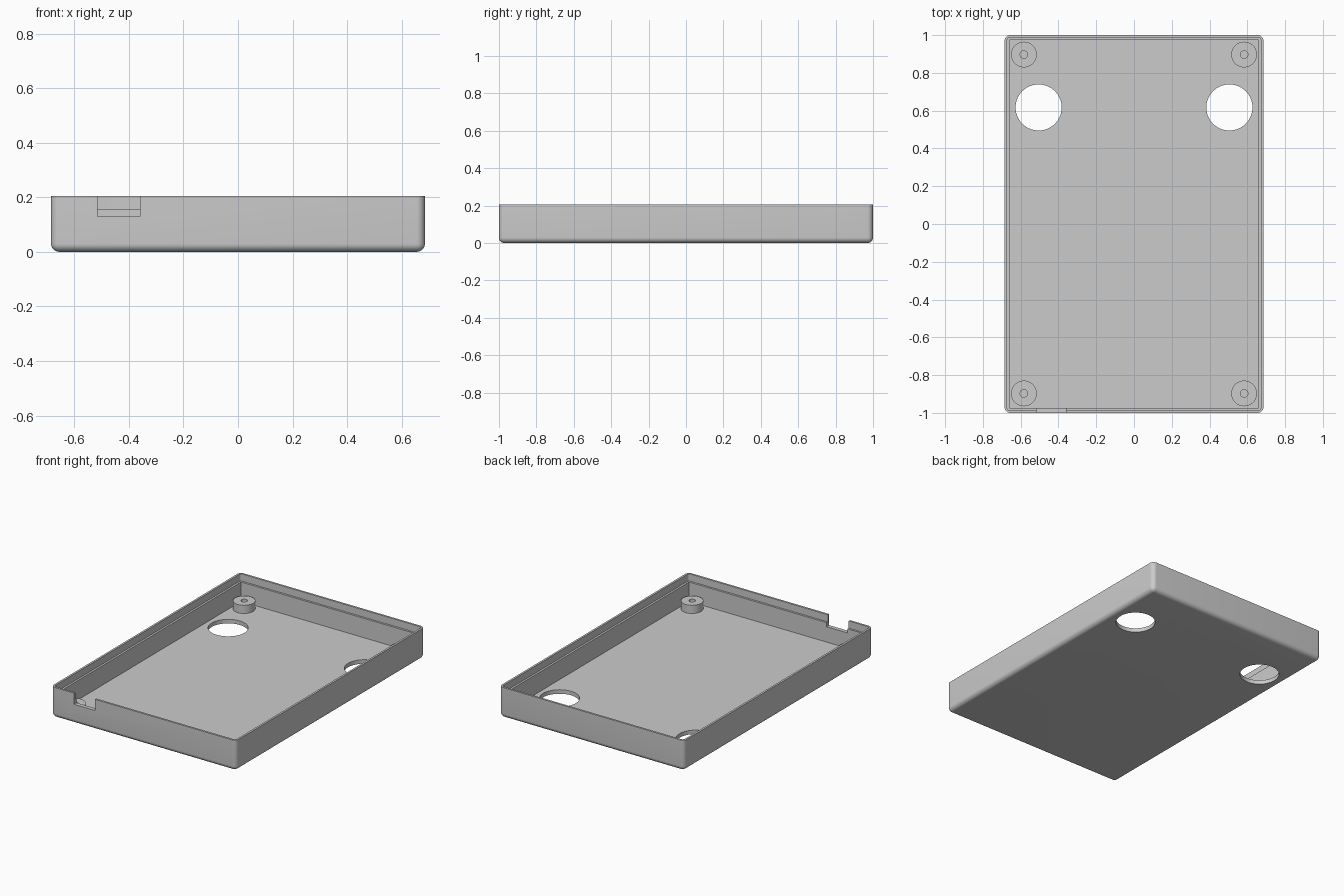
import bpy
import bmesh
from math import radians, tau
from mathutils import Matrix, Vector

HALF_X, HALF_Y, HEIGHT = 0.685, 1.0, 0.205
WALL, LIP, LEDGE_Z = 0.027, 0.0136, 0.157
FILLET = 0.03

cube = bpy.data.objects.get("Cube")
if cube:
    bpy.data.objects.remove(cube, do_unlink=True)

grey = bpy.data.materials.new("plain_grey")
grey.use_nodes = True
colour = (0.6, 0.6, 0.6, 1)
grey.diffuse_color = colour
grey.node_tree.nodes["Principled BSDF"].inputs["Base Color"].default_value = colour


def finish(name, bm):
    mesh = bpy.data.meshes.new(name)
    bmesh.ops.recalc_face_normals(bm, faces=bm.faces)
    bm.to_mesh(mesh)
    bm.free()
    mesh.materials.append(grey)
    obj = bpy.data.objects.new(name, mesh)
    bpy.context.collection.objects.link(obj)
    return obj


def select_only(obj):
    bpy.ops.object.select_all(action="DESELECT")
    obj.select_set(True)
    bpy.context.view_layer.objects.active = obj


def box(name, low, high, radius=0, round_bottom=False):
    """Box between two corners, with optional rounded upright and bottom edges."""
    low, high = Vector(low), Vector(high)
    bm = bmesh.new()
    place = Matrix.Translation((low + high) / 2) @ Matrix.Diagonal((high - low).to_4d())
    bmesh.ops.create_cube(bm, size=1, matrix=place)
    if radius:
        edges = []
        for e in bm.edges:
            a, b = e.verts
            upright = abs(a.co.z - b.co.z) > 0.01
            bottom = max(a.co.z, b.co.z) < low.z + 0.001
            if upright or (round_bottom and bottom):
                edges.append(e)
        bmesh.ops.bevel(bm, geom=edges, offset=radius, segments=8,
                        profile=0.5, affect="EDGES")
    return finish(name, bm)


def cylinder(name, x, y, radius, low, high):
    bm = bmesh.new()
    bmesh.ops.create_cone(bm, cap_ends=True, segments=64, radius1=radius,
                          radius2=radius, depth=high - low,
                          matrix=Matrix.Translation((x, y, (low + high) / 2)))
    return finish(name, bm)


def cut(target, cutter):
    mod = target.modifiers.new("cut", "BOOLEAN")
    mod.operation, mod.solver, mod.object = "DIFFERENCE", "EXACT", cutter
    select_only(target)
    bpy.ops.object.modifier_apply(modifier=mod.name)
    bpy.data.objects.remove(cutter, do_unlink=True)


def smooth(obj):
    select_only(obj)
    bpy.ops.object.shade_smooth_by_angle(angle=radians(30))


# Tray shell with rounded corners and bottom
tray = box("tray", (-HALF_X, -HALF_Y, 0), (HALF_X, HALF_Y, HEIGHT), FILLET, True)

# Main cavity, then the wider recess that leaves a thin lip
for inset, floor, radius in ((WALL, WALL, 0), (LIP, LEDGE_Z, LIP)):
    x, y = HALF_X - inset, HALF_Y - inset
    cut(tray, box("cavity_cutter", (-x, -y, floor), (x, y, HEIGHT + 0.1), radius))

# Cable notch in the front wall
cut(tray, box("notch_cutter", (-0.515, -1.1, 0.13), (-0.36, -0.95, 0.3)))

# Round floor openings
for side in (-1, 1):
    cut(tray, cylinder("hole_cutter", side * 0.505, 0.617, 0.122, -0.1, 0.1))
smooth(tray)


# Screw posts: a ring profile spun around its axis
def post(name, x, y):
    bm = bmesh.new()
    base, top = WALL, WALL + 0.055
    profile = [(0.02, base), (0.02, top), (0.068, top), (0.068, base)]
    verts = [bm.verts.new((x + r, y, z)) for r, z in profile]
    edges = [bm.edges.new(pair) for pair in zip(verts, verts[1:])]
    bmesh.ops.spin(bm, geom=verts + edges, cent=(x, y, 0), axis=(0, 0, 1),
                   angle=tau, steps=48, use_merge=True)
    bmesh.ops.remove_doubles(bm, verts=bm.verts, dist=0.0001)
    smooth(finish(name, bm))


for x_name, sx in (("right", -1), ("left", 1)):
    for y_name, sy in (("front", -1), ("back", 1)):
        post(f"screw_post_{y_name}_{x_name}", sx * 0.583, sy * 0.897)
